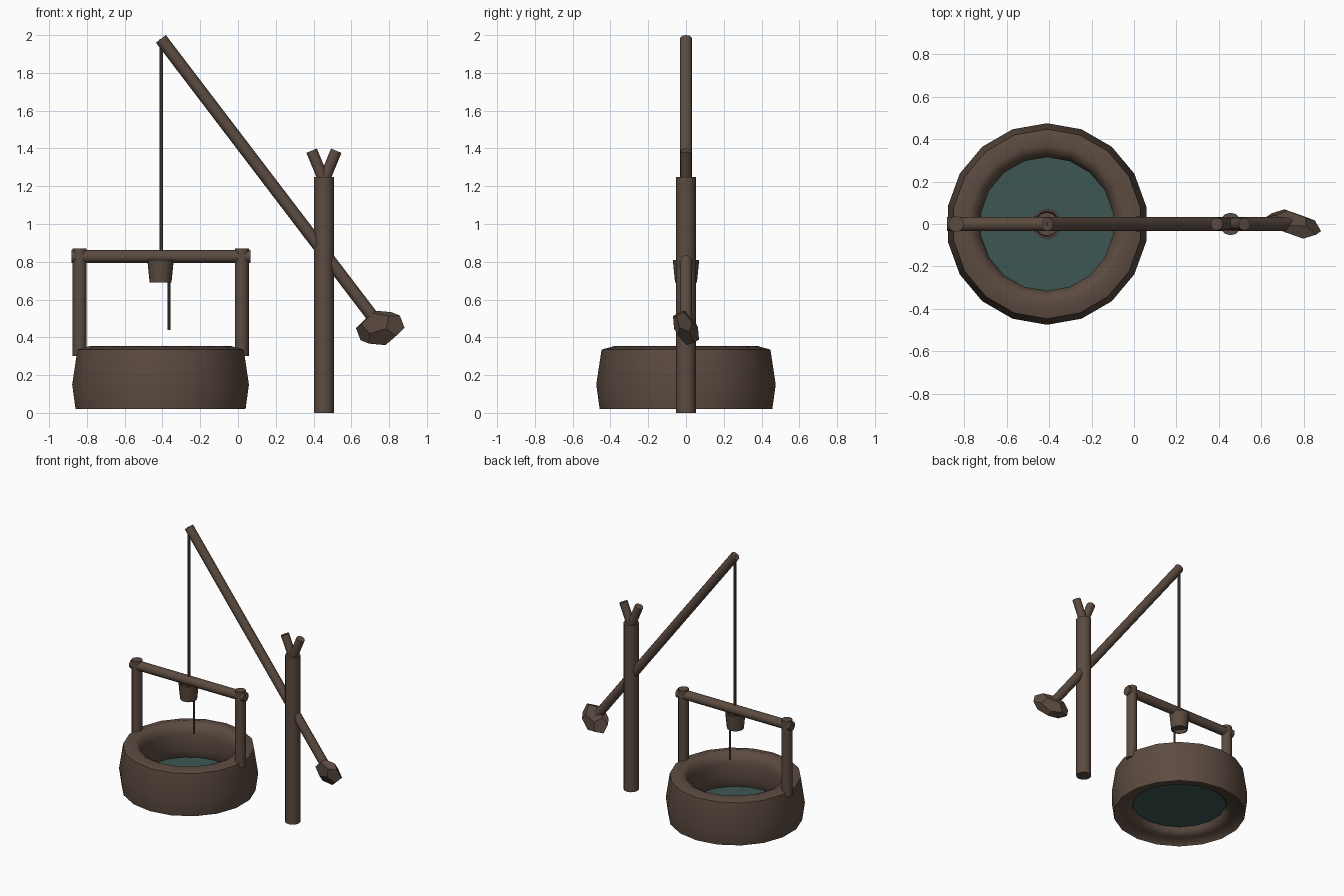
import bpy, bmesh
from math import sin, cos, pi, radians, sqrt
from mathutils import Vector, Matrix, Euler

cube = bpy.data.objects.get("Cube")
if cube:
    bpy.data.objects.remove(cube, do_unlink=True)


def material(name, rgb):
    m = bpy.data.materials.new(name)
    m.use_nodes = True
    m.diffuse_color = (*rgb, 1)
    m.node_tree.nodes["Principled BSDF"].inputs["Base Color"].default_value = (*rgb, 1)
    return m


WOOD = material("weathered brown", (0.107, 0.071, 0.052))
WATER = material("dark teal water", (0.047, 0.095, 0.088))
WELL_X = -0.41


def finish(name, bm, mat, smooth_angle=None):
    bmesh.ops.recalc_face_normals(bm, faces=bm.faces)
    mesh = bpy.data.meshes.new(name)
    bm.to_mesh(mesh)
    bm.free()
    mesh.materials.append(mat)
    obj = bpy.data.objects.new(name, mesh)
    bpy.context.collection.objects.link(obj)
    if smooth_angle:
        bpy.ops.object.select_all(action='DESELECT')
        obj.select_set(True)
        bpy.context.view_layer.objects.active = obj
        bpy.ops.object.shade_smooth_by_angle(angle=radians(smooth_angle))
    return obj


def pole(name, start, end, radius, sides=12):
    """Round timber between two points."""
    a, b = Vector(start), Vector(end)
    turn = (b - a).to_track_quat('Z', 'Y').to_matrix().to_4x4()
    bm = bmesh.new()
    bmesh.ops.create_cone(bm, cap_ends=True, segments=sides, radius1=radius, radius2=radius,
                          depth=(b - a).length,
                          matrix=Matrix.Translation((a + b) / 2) @ turn)
    return finish(name, bm, WOOD, 40)


def lathe(name, profile, sides, closed, angle):
    """Revolve an (r, z) profile about the well axis."""
    bm = bmesh.new()
    rings = [[bm.verts.new((WELL_X + r * sin(2 * pi * i / sides), r * cos(2 * pi * i / sides), z))
              for i in range(sides)] for r, z in profile]
    pairs = list(zip(rings, rings[1:]))
    if closed:
        pairs.append((rings[-1], rings[0]))
    else:
        bm.faces.new(rings[0])
        bm.faces.new(rings[-1])
    for lower, upper in pairs:
        for i in range(sides):
            j = (i + 1) % sides
            bm.faces.new((lower[i], lower[j], upper[j], upper[i]))
    return finish(name, bm, WOOD, angle)


# Rounded well wall, hollow beneath
lathe("well_wall", [(.457, .02), (.475, .15), (.447, .335), (.375, .355), (.335, .335),
                    (.315, .28), (.315, .16), (.33, .07), (.37, .04), (.43, .05)],
      18, True, 60)

# Water surface
bm = bmesh.new()
bmesh.ops.create_circle(bm, cap_ends=True, segments=18, radius=.325,
                        matrix=Matrix.Translation((WELL_X, 0, .10)))
finish("water", bm, WATER)

# Frame over the well
for side, x in (("right", -.838), ("left", .02)):
    pole(side + "_frame_post", (x, 0, .30), (x, 0, .87), .037)
pole("frame_beam", (-.882, 0, .828), (.065, 0, .828), .034)

# Bucket, its rope and the hanging rod
lathe("bucket", [(.05, .715), (.05, .69), (.058, .69), (.07, .81), (.06, .81), (.055, .74)],
      12, False, 40)
pole("rope", (-.407, 0, .74), (-.407, 0, 1.98), .009, 8)
pole("hanging_rod", (-.366, 0, .44), (-.366, 0, .72), .008, 8)

# Forked upright
pole("main_post", (.455, 0, 0), (.455, 0, 1.25), .053)
for side, s in (("right", -1), ("left", 1)):
    pole(side + "_fork", (.455, 0, 1.23), (.455 + s * .065, 0, 1.388), .03)

# Sweep pole
pole("sweep_pole", (-.408, 0, 1.98), (.735, 0, .48), .033)

# Faceted counterweight stone: a stretched dodecahedron
phi = (1 + sqrt(5)) / 2
points = [(a, b, c) for a in (-1, 1) for b in (-1, 1) for c in (-1, 1)]
for a in (-1, 1):
    for b in (-1, 1):
        p = (0, a / phi, b * phi)
        points += [p, (p[1], p[2], p[0]), (p[2], p[0], p[1])]
bm = bmesh.new()
for p in points:
    bm.verts.new(Vector(p) / sqrt(3))
bmesh.ops.convex_hull(bm, input=bm.verts)
bmesh.ops.dissolve_limit(bm, angle_limit=radians(3), verts=bm.verts, edges=bm.edges)
turn = Euler((radians(20), radians(-15), radians(-20))).to_matrix().to_4x4()
bm.transform(Matrix.Translation((.753, 0, .45)) @ turn @ Matrix.Diagonal((.137, .055, .1, 1)))
finish("counterweight_stone", bm, WOOD)
